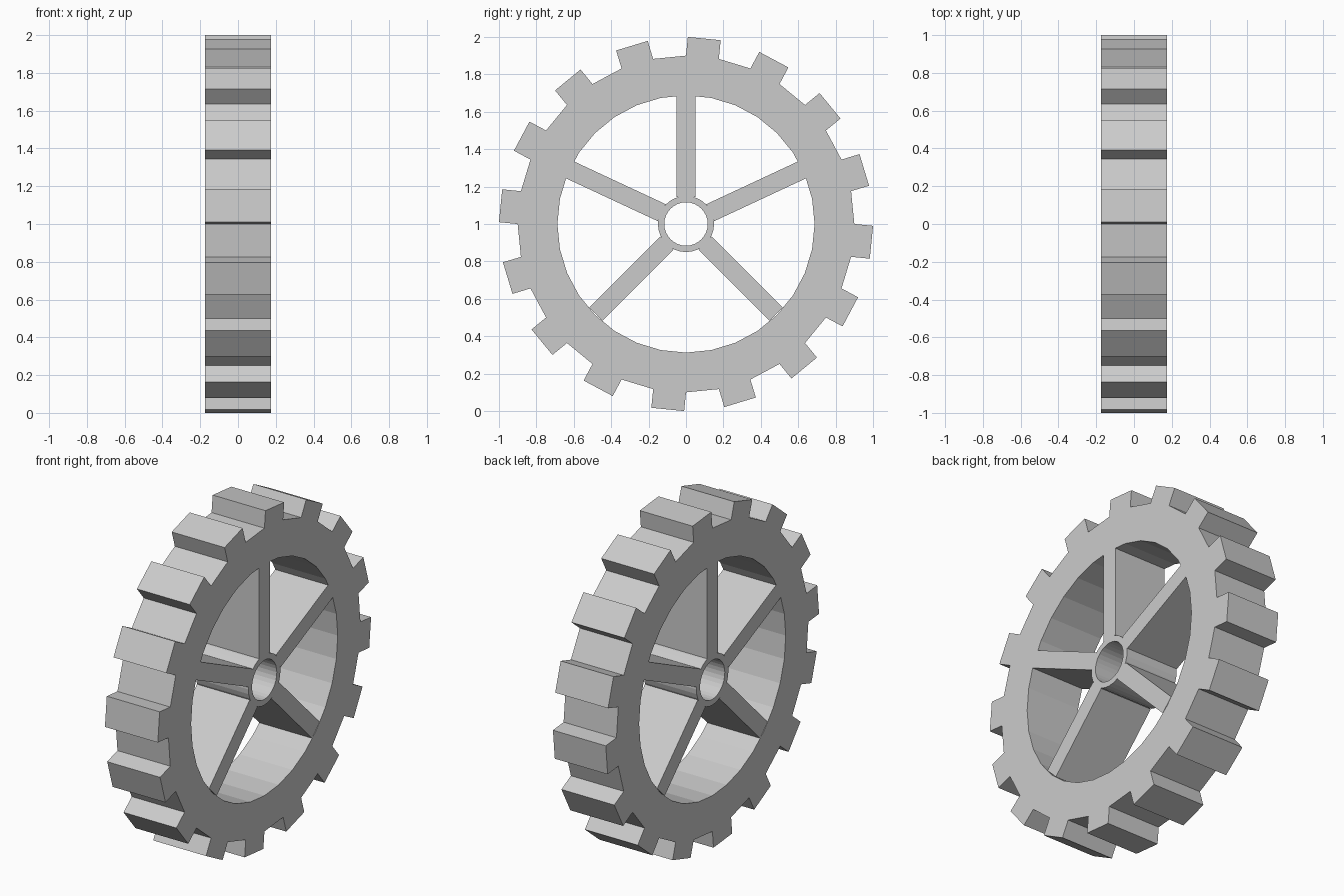
import bpy, bmesh
from math import sin, cos, radians, pi
from mathutils import Vector

if "Cube" in bpy.data.objects:
    bpy.data.objects.remove(bpy.data.objects["Cube"])

HALF = 0.1735      # half thickness along x
CENTRE_Z = 1.0
SIDES = 32


def point(x, r, a):
    # angle measured clockwise from the top, seen from +x
    return Vector((x, r * sin(a), r * cos(a)))


def make_object(name, bm):
    bmesh.ops.recalc_face_normals(bm, faces=bm.faces)
    mesh = bpy.data.meshes.new(name)
    bm.to_mesh(mesh)
    bm.free()
    obj = bpy.data.objects.new(name, mesh)
    obj.location.z = CENTRE_Z
    bpy.context.collection.objects.link(obj)
    return obj


def ring(name, r_out, r_in, tooth=0.0):
    # faceted ring; every second outer face is pushed out into a tooth
    bm = bmesh.new()
    loops = [[bm.verts.new(point(x, r, 2 * pi * i / SIDES)) for i in range(SIDES)]
             for x, r in ((-HALF, r_out), (HALF, r_out), (HALF, r_in), (-HALF, r_in))]
    outer = []
    for k in range(4):
        a, b = loops[k], loops[(k + 1) % 4]
        for i in range(SIDES):
            j = (i + 1) % SIDES
            f = bm.faces.new((a[i], a[j], b[j], b[i]))
            if k == 0:
                outer.append(f)
    if tooth:
        picked = outer[::2]
        ext = bmesh.ops.extrude_discrete_faces(bm, faces=picked)
        for f in ext["faces"]:
            c = f.calc_center_median()
            bmesh.ops.translate(bm, verts=f.verts, vec=c.normalized() * tooth)
    return make_object(name, bm)


def spoke(name, degrees, r_end, r_start=0.144, width=0.1):
    a = radians(degrees)
    out, side = Vector((0, sin(a), cos(a))), Vector((0, cos(a), -sin(a)))
    bm = bmesh.new()
    bmesh.ops.create_cube(bm, size=1)
    for v in bm.verts:
        x, s, r = v.co
        v.co = (Vector((x * 2 * HALF, 0, 0)) + side * s * width
                + out * (r_start if r < 0 else r_end))
    make_object(name, bm)


# Toothed rim and hub
ring("toothed_rim", 0.90, 0.6875, tooth=0.1005)
ring("hub", 0.15, 0.116)

# Five spokes
for n, (deg, end) in enumerate(((0, 0.69), (65, 0.695), (135, 0.682),
                                (-135, 0.682), (-65, 0.695))):
    spoke(f"spoke_{n + 1}", deg, end)
